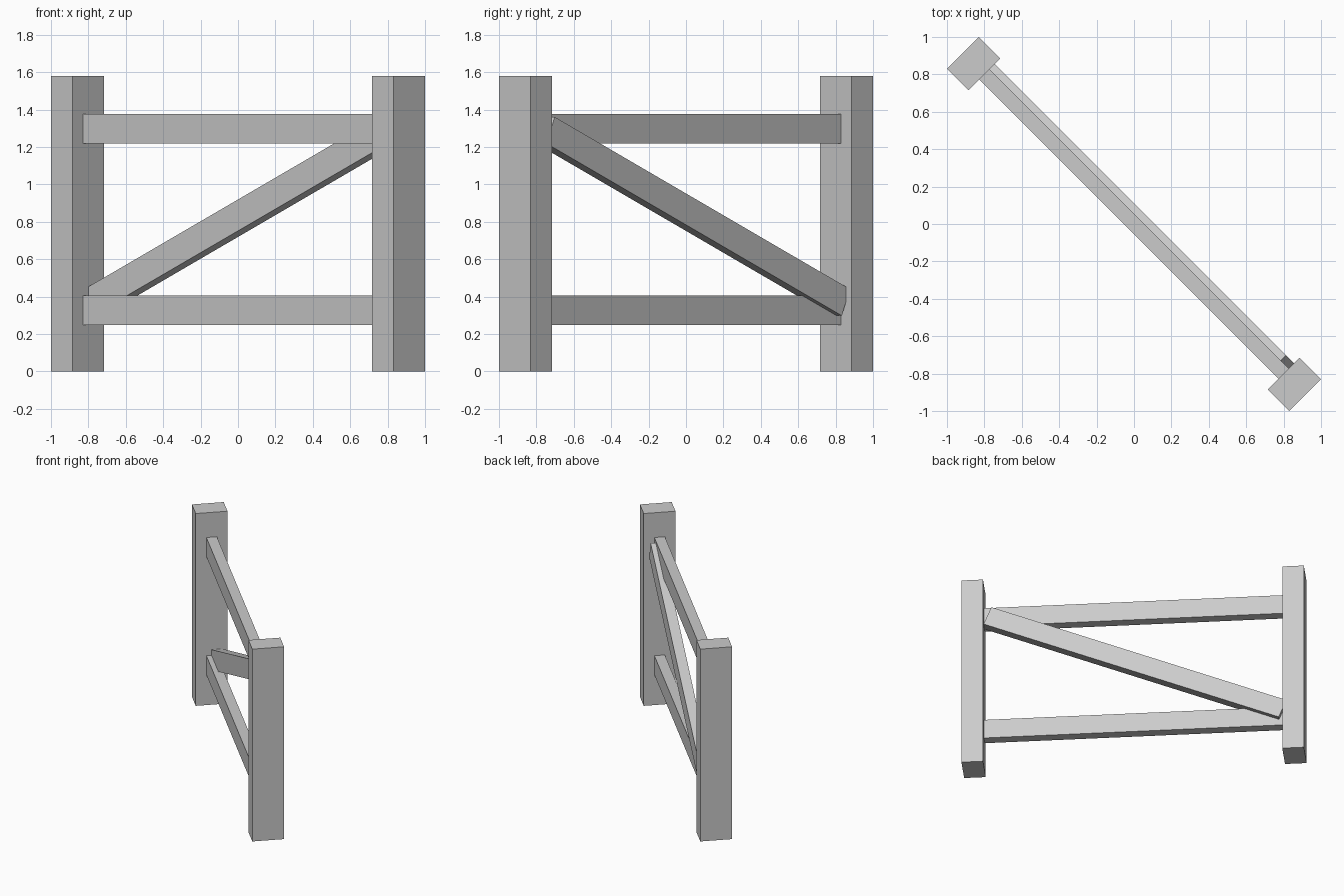
import bpy
from math import radians
from mathutils import Matrix

cube = bpy.data.objects.get("Cube")
if cube:
    bpy.data.objects.remove(cube, do_unlink=True)

# One plain grey for the whole fence
grey = bpy.data.materials.new("plain grey")
grey.use_nodes = True
colour = (0.6, 0.6, 0.6, 1)
grey.diffuse_color = colour
grey.node_tree.nodes["Principled BSDF"].inputs["Base Color"].default_value = colour

# The fence runs along its own x axis, then is turned to lie on the diagonal
TURN = Matrix.Rotation(radians(-45), 4, 'Z')


def beam(name, centre, size, tilt=0):
    bpy.ops.mesh.primitive_cube_add(size=1)
    ob = bpy.context.object
    ob.name = ob.data.name = name
    ob.matrix_world = (TURN @ Matrix.Translation(centre)
                       @ Matrix.Rotation(radians(-tilt), 4, 'Y')
                       @ Matrix.Diagonal((*size, 1)))
    ob.data.materials.append(grey)
    return ob


POST_X, POST_W, POST_H = 1.213, 0.163, 1.58
SPAN = 2 * POST_X - POST_W

# Upright posts
for name, side in (("right_post", -1), ("left_post", 1)):
    beam(name, (side * POST_X, 0, POST_H / 2), (POST_W, 0.24, POST_H))

# Horizontal rails between the posts
for name, z in (("lower_rail", 0.327), ("upper_rail", 1.298)):
    beam(name, (0, 0, z), (SPAN, 0.079, 0.157))

# Diagonal brace set into the back of the rails
beam("diagonal_brace", (-0.0145, 0.039, 0.829), (2.413, 0.079, 0.155), tilt=22.4)
